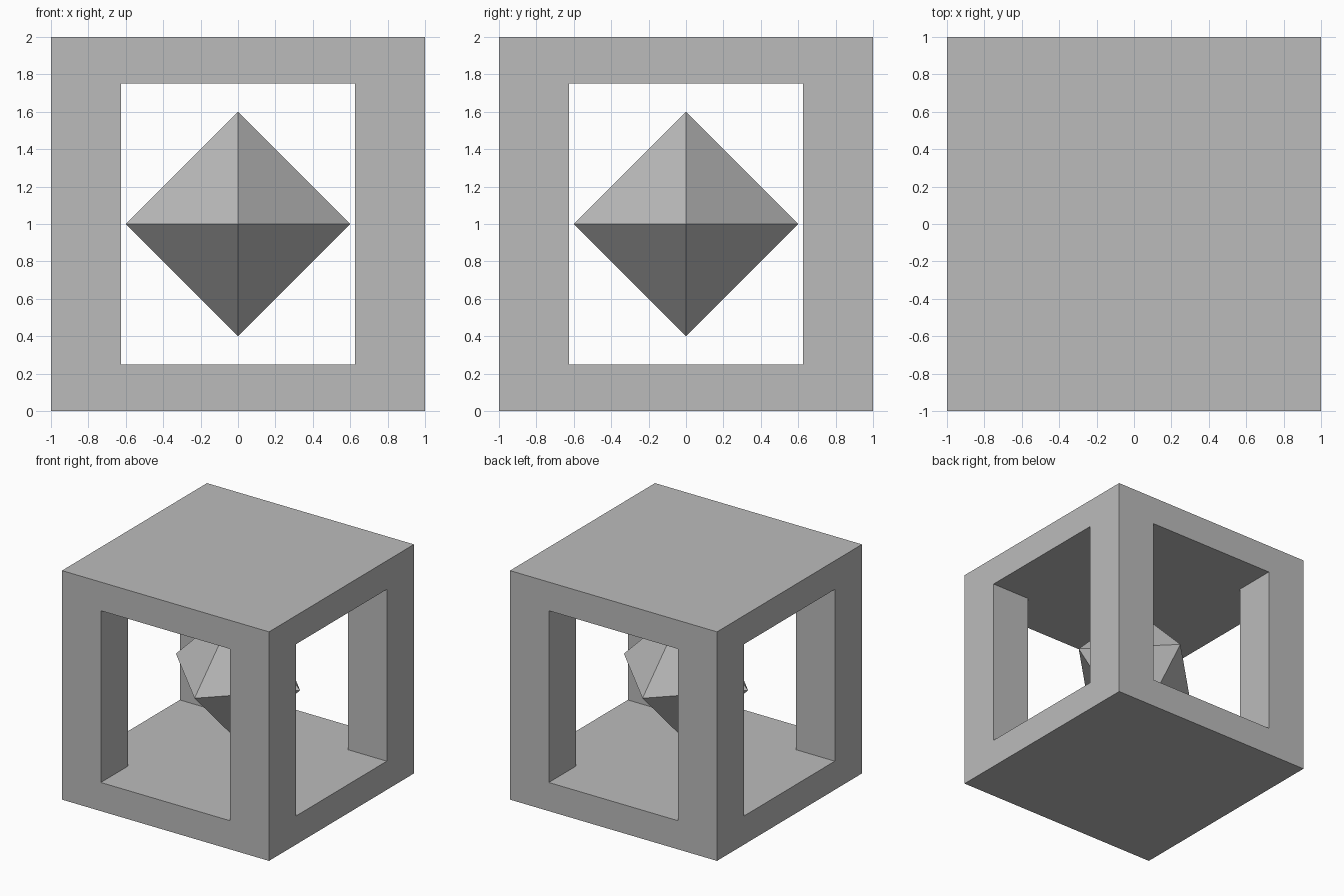
import bpy

if "Cube" in bpy.data.objects:
    bpy.data.objects.remove(bpy.data.objects["Cube"], do_unlink=True)

SIZE = 2.0        # outer edge of the frame
POST = 0.375      # square corner post width
SLAB = 0.25       # top and bottom slab thickness
GEM = 0.6         # gem radius
MID = SIZE / 2

grey = bpy.data.materials.new("grey")
grey.use_nodes = True
colour = (0.5, 0.5, 0.5, 1)
grey.diffuse_color = colour
grey.node_tree.nodes["Principled BSDF"].inputs["Base Color"].default_value = colour


def box(name, size):
    bpy.ops.mesh.primitive_cube_add(size=1, location=(0, 0, MID))
    obj = bpy.context.object
    obj.name = name
    obj.scale = size
    bpy.ops.object.transform_apply(location=False, rotation=False, scale=True)
    obj.data.materials.append(grey)
    return obj


# Cube frame with a window tunnel cut through each horizontal axis
frame = box("cube_frame", (SIZE, SIZE, SIZE))
opening = SIZE - 2 * POST
height = SIZE - 2 * SLAB
through = SIZE * 2
for axis, size in (("x", (through, opening, height)), ("y", (opening, through, height))):
    cutter = box("window_cutter_" + axis, size)
    cutter.hide_render = True
    cut = frame.modifiers.new("window_" + axis, "BOOLEAN")
    cut.operation = "DIFFERENCE"
    cut.solver = "EXACT"
    cut.object = cutter
    bpy.context.view_layer.objects.active = frame
    bpy.ops.object.modifier_apply(modifier=cut.name)
    bpy.data.objects.remove(cutter, do_unlink=True)

# Eight-sided gem: a four-sided cone mirrored downwards, corners on the axes
bpy.ops.mesh.primitive_cone_add(vertices=4, radius1=GEM, radius2=0, depth=GEM,
                                end_fill_type="NOTHING", location=(0, 0, MID))
gem = bpy.context.object
gem.name = "floating_gem"
for v in gem.data.vertices:
    v.co.z += GEM / 2
gem.data.materials.append(grey)
mirror = gem.modifiers.new("lower_half", "MIRROR")
mirror.use_axis = (False, False, True)
bpy.ops.object.modifier_apply(modifier=mirror.name)
